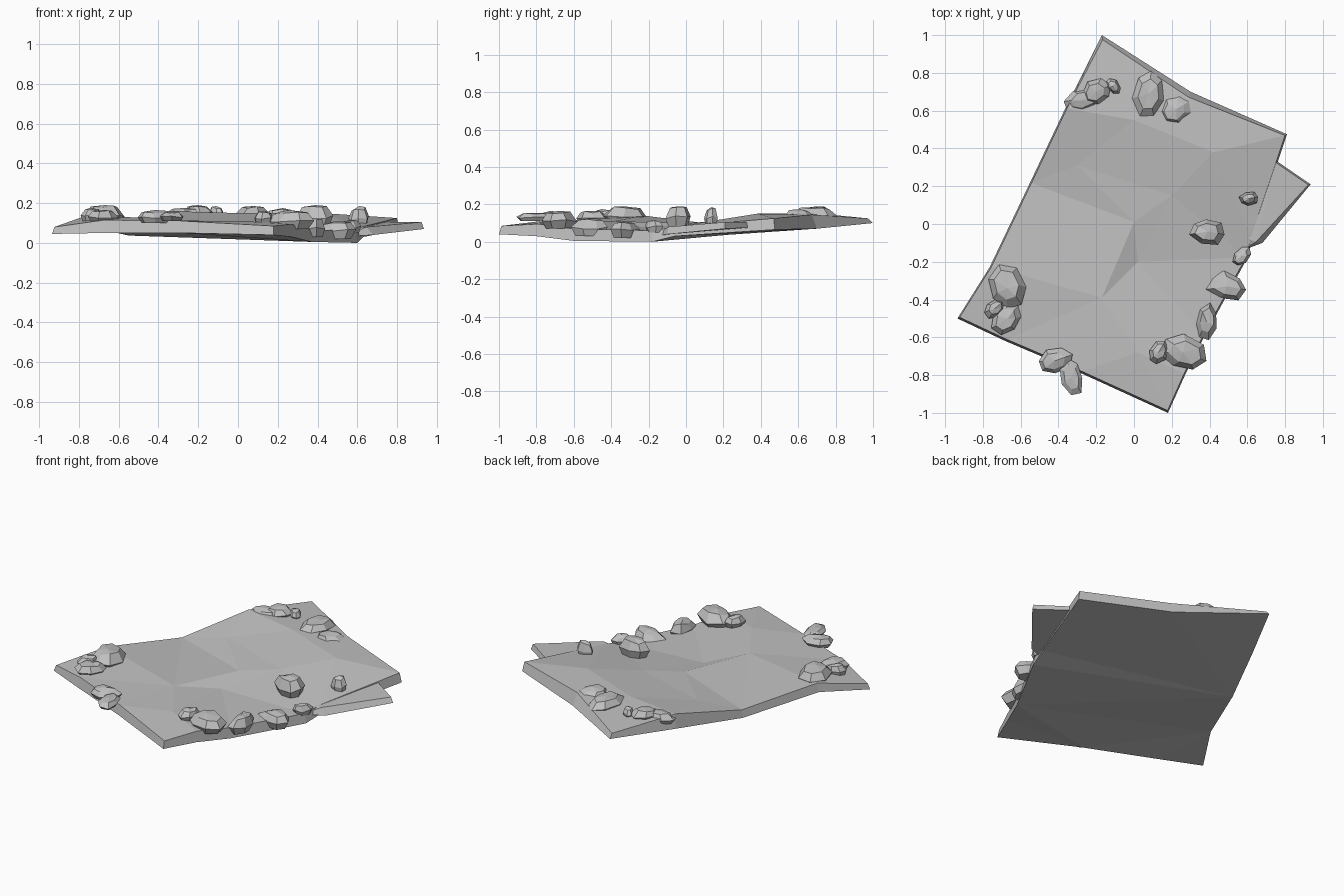
import bpy, bmesh, random
from math import cos, sin, pi, radians
from mathutils import Vector
from mathutils.geometry import delaunay_2d_cdt

if "Cube" in bpy.data.objects:
    bpy.data.objects.remove(bpy.data.objects["Cube"], do_unlink=True)
random.seed(4)

stone = bpy.data.materials.new("grey_stone")
stone.use_nodes = True
GREY = (0.53, 0.53, 0.53, 1)
stone.diffuse_color = GREY
stone.node_tree.nodes["Principled BSDF"].inputs["Base Color"].default_value = GREY


def finish(name, bm):
    bmesh.ops.recalc_face_normals(bm, faces=bm.faces)
    mesh = bpy.data.meshes.new(name)
    bm.to_mesh(mesh)
    bm.free()
    mesh.materials.append(stone)
    obj = bpy.data.objects.new(name, mesh)
    bpy.context.collection.objects.link(obj)


def sheet(bm, rim, inner, creases):
    """Triangulated faceted sheet inside a rim; returns its rim vertices."""
    pts = rim + inner
    n = len(rim)
    edges = [(i, (i + 1) % n) for i in range(n)] + creases
    out = delaunay_2d_cdt([Vector(p[:2]) for p in pts], edges, [], 1, 1e-6)
    verts = [bm.verts.new((*co, pts[src[0]][2])) for co, src in zip(out[0], out[3])]
    for f in out[2]:
        bm.faces.new([verts[i] for i in f])
    lookup = {src[0]: v for v, src in zip(verts, out[3])}
    return [lookup[i] for i in range(n)]


def slab(name, rim, inner, top_creases, low_creases, shrink):
    """Thin slab from rim points (x, y, top z, bottom z); the top rim is drawn in slightly."""
    bm = bmesh.new()
    top_rim = []
    for i, (x, y, t, b) in enumerate(rim):
        k = shrink.get(i, .987)
        top_rim.append((x * k, y * k, t))
    top = sheet(bm, top_rim, inner, top_creases)
    low = sheet(bm, [(x, y, b) for x, y, t, b in rim], [], low_creases)
    for i in range(len(rim)):
        j = (i + 1) % len(rim)
        bm.faces.new((low[i], low[j], top[j], top[i]))
    finish(name, bm)


# Main warped slab
rim = [(-.935, -.50, .08, .045), (-.68, -.62, .115, .05), (-.28, -.79, .11, .05),
       (.18, -1.0, .085, .04), (.27, -.80, .095, .03), (.37, -.60, .068, .005),
       (.60, -.18, .06, 0), (.63, -.06, .08, .03), (.81, .475, .125, .065),
       (.30, .70, .145, .07), (-.17, 1.0, .125, .10), (-.36, .62, .16, .07),
       (-.55, .22, .085, .037), (-.765, -.23, .14, .085)]
inner = [(0, .01, .1), (-.17, -.39, .11), (.02, -.2, .072), (-.30, .31, .115),
         (.20, .15, .11), (.42, .38, .15), (0, .55, .15), (.02, -.68, .11)]
n = len(rim)
slab("main_slab", rim, inner, [(n, n + 1), (n, n + 2), (n + 1, n + 2)], [(5, 13)],
     {9: .96, 10: .975})

# Second slab poking out from under the left side
slab("lower_slab", [(.45, -.02, .065, .045), (.60, -.13, .055, .035), (.68, -.10, .08, .04),
                    (.935, .21, .105, .07), (.76, .33, .105, .075), (.52, .35, .09, .08)],
     [], [], [], {2: .95})


def rock(name, x, y, length, width, turn, low, high):
    """Faceted pebble: narrow base, wide belt, sloping shoulder and off-centre crown."""
    bm = bmesh.new()
    sides = 7
    jitter = [random.uniform(.95, 1.18) for _ in range(sides)]
    tip = random.uniform(-.15, .15)
    c, s = cos(radians(turn)), sin(radians(turn))
    rings = []
    for radius, height, shift in ((.75, 0, 0), (1, .45, 0), (.66, .88, tip)):
        ring = []
        for i in range(sides):
            a = 2 * pi * i / sides
            u = length / 2 * (radius * jitter[i] * cos(a) + shift)
            v = width / 2 * radius * jitter[i] * sin(a)
            h = height + (random.uniform(-.1, .1) if height else 0)
            ring.append(bm.verts.new((x + u * c - v * s, y + u * s + v * c,
                                      low + (high - low) * h)))
        rings.append(ring)
    for a, b in zip(rings, rings[1:]):
        for i in range(sides):
            j = (i + 1) % sides
            bm.faces.new((a[i], a[j], b[j], b[i]))
    bm.faces.new(rings[0])
    crown = bm.verts.new((x, y, high))
    for i in range(sides):
        bm.faces.new((rings[2][i], rings[2][(i + 1) % sides], crown))
    finish(name, bm)


# Rocks scattered round the rim, grouped by edge
groups = {
    "back_rock": [(-.28, .655, .20, .12, 20, .11, .175), (-.20, .70, .15, .12, 25, .12, .19),
                  (-.11, .73, .10, .06, -50, .12, .185), (.08, .69, .25, .16, 85, .11, .185),
                  (.225, .61, .18, .14, 30, .11, .175)],
    "left_rock": [(.61, .135, .10, .07, 10, .08, .185), (.39, -.04, .18, .13, -10, .08, .19),
                  (.57, -.17, .11, .07, 50, .05, .115), (.49, -.33, .21, .14, -10, .02, .11),
                  (.385, -.52, .18, .11, 80, .03, .125)],
    "front_rock": [(.26, -.68, .25, .17, -20, .07, .165), (.13, -.68, .13, .09, 60, .09, .16),
                   (-.42, -.725, .18, .13, 20, .10, .165), (-.33, -.81, .18, .11, 105, .11, .155)],
    "right_rock": [(-.67, -.34, .23, .18, 110, .10, .19), (-.67, -.50, .18, .13, 50, .10, .165),
                   (-.74, -.45, .12, .09, 40, .10, .175)],
}
for name, rocks in groups.items():
    for i, spec in enumerate(rocks):
        rock(f"{name}_{i + 1}", *spec)
